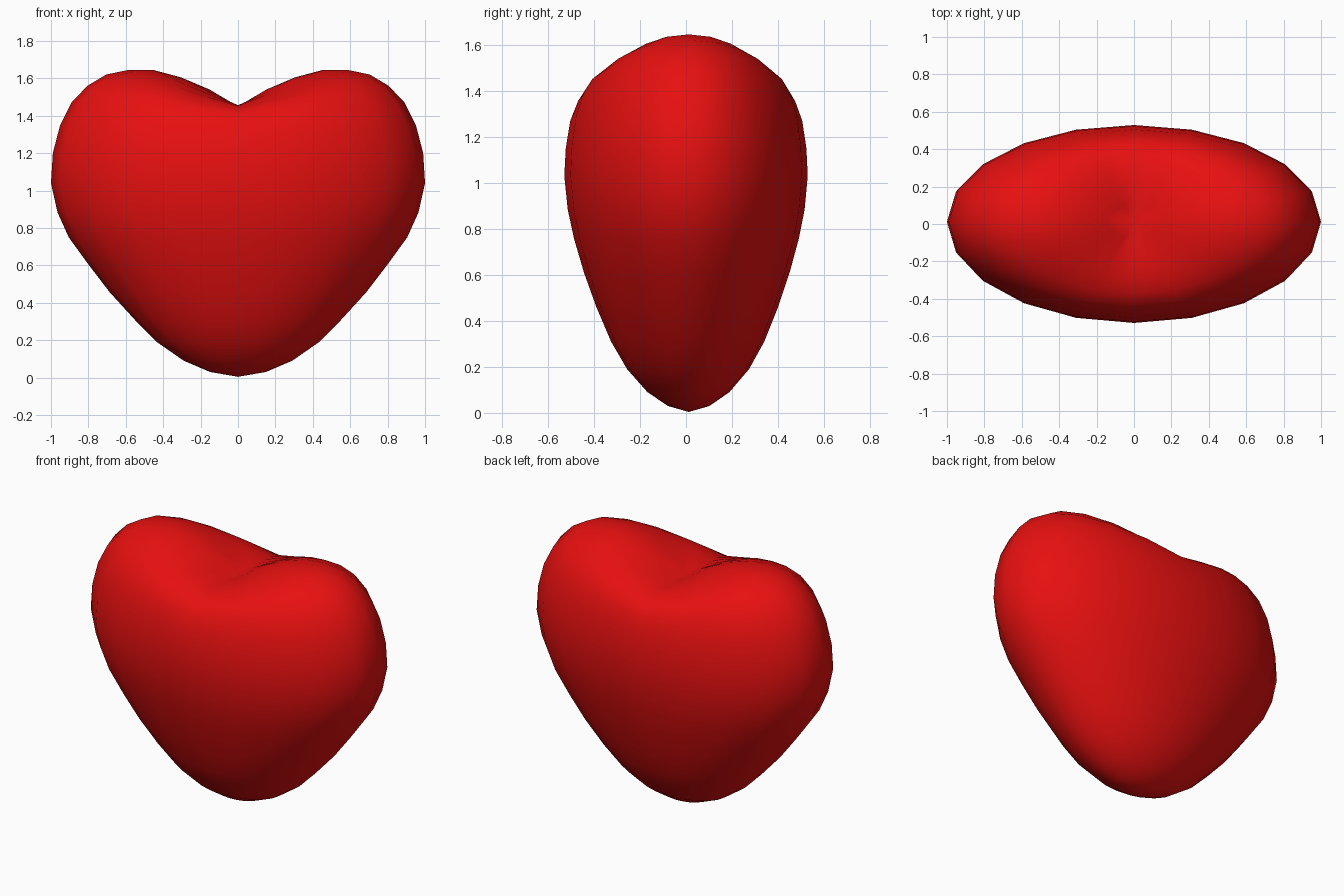
import bpy, bmesh
from math import cos, sin, pi

if "Cube" in bpy.data.objects:
    bpy.data.objects.remove(bpy.data.objects["Cube"])

SEGMENTS = 20

# Ring profile: half width in x, half depth in y, height at the sides, height in the middle
RINGS = [
    (0.15, 0.09, 0.03, 0.03), (0.29, 0.178, 0.09, 0.09), (0.43, 0.265, 0.187, 0.19),
    (0.55, 0.333, 0.307, 0.31), (0.685, 0.395, 0.455, 0.46), (0.80, 0.447, 0.605, 0.61),
    (0.905, 0.488, 0.75, 0.755), (0.965, 0.515, 0.883, 0.885), (1.0, 0.529, 1.04, 1.03),
    (0.99, 0.523, 1.20, 1.15), (0.951, 0.504, 1.35, 1.27), (0.891, 0.472, 1.47, 1.355),
    (0.805, 0.433, 1.56, 1.41), (0.705, 0.375, 1.62, 1.437), (0.585, 0.312, 1.645, 1.452),
    (0.455, 0.241, 1.645, 1.456), (0.305, 0.164, 1.605, 1.456), (0.152, 0.083, 1.54, 1.453),
]


def ring_point(ring, i):
    half_x, half_y, z_side, z_mid = ring
    a = 2 * pi * i / SEGMENTS
    lift = abs(cos(a)) ** 1.1
    y = half_y * sin(a)
    return (half_x * cos(a), y + 0.012 * (1 - (y / 0.53) ** 2),
            z_mid + (z_side - z_mid) * lift)


# Heart body: stacked rings with a pole at the tip and one in the cleft
bm = bmesh.new()
loops = [[bm.verts.new(ring_point(r, i)) for i in range(SEGMENTS)] for r in RINGS]
tip = bm.verts.new((0, 0.012, 0.004))
cleft = bm.verts.new((0, 0.012, 1.45))
for i in range(SEGMENTS):
    j = (i + 1) % SEGMENTS
    bm.faces.new((tip, loops[0][j], loops[0][i]))
    bm.faces.new((cleft, loops[-1][i], loops[-1][j]))
    for lower, upper in zip(loops, loops[1:]):
        bm.faces.new((lower[i], lower[j], upper[j], upper[i]))
bmesh.ops.recalc_face_normals(bm, faces=bm.faces)
for f in bm.faces:
    f.smooth = True

mesh = bpy.data.meshes.new("heart")
bm.to_mesh(mesh)
bm.free()
heart = bpy.data.objects.new("heart", mesh)
bpy.context.collection.objects.link(heart)

# Red material
red = bpy.data.materials.new("red")
red.diffuse_color = (0.8, 0.005, 0.005, 1)
red.use_nodes = True
red.node_tree.nodes["Principled BSDF"].inputs["Base Color"].default_value = red.diffuse_color
mesh.materials.append(red)
